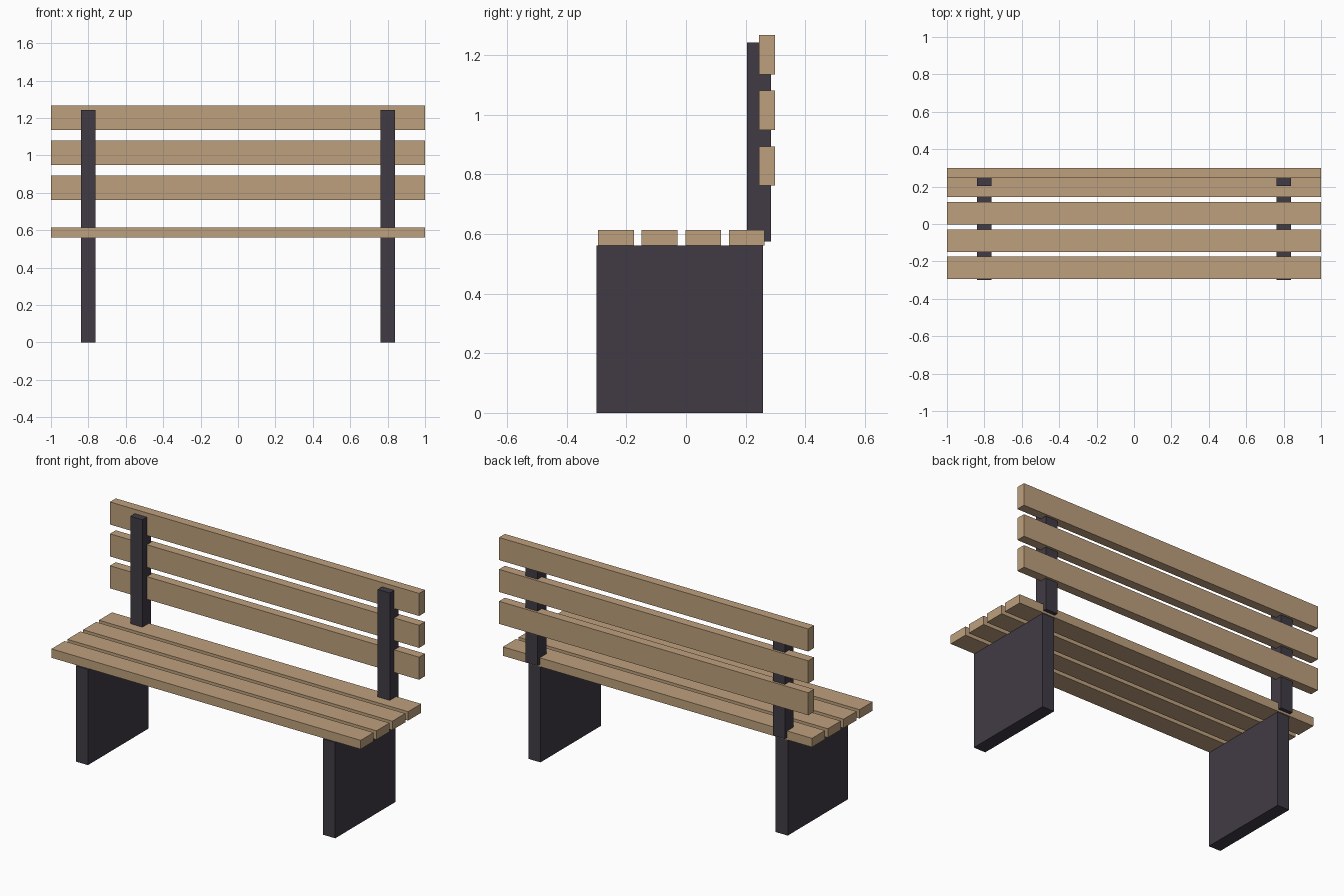
import bpy

cube = bpy.data.objects.get("Cube")
if cube:
    bpy.data.objects.remove(cube, do_unlink=True)


def make_material(name, rgb):
    mat = bpy.data.materials.new(name)
    mat.use_nodes = True
    color = (*rgb, 1.0)
    mat.diffuse_color = color
    bsdf = next(n for n in mat.node_tree.nodes if n.type == 'BSDF_PRINCIPLED')
    bsdf.inputs["Base Color"].default_value = color
    return mat


def add_box(name, x, y, z, mat):
    """Box spanning the given (min, max) ranges."""
    spans = (x, y, z)
    centre = [(lo + hi) / 2 for lo, hi in spans]
    bpy.ops.mesh.primitive_cube_add(size=1, location=centre)
    obj = bpy.context.object
    obj.name = name
    obj.scale = [hi - lo for lo, hi in spans]
    bpy.ops.object.transform_apply(location=False, rotation=False, scale=True)
    obj.data.materials.append(mat)
    return obj


wood = make_material("light wood", (0.51, 0.352, 0.205))
dark = make_material("dark frame", (0.053, 0.044, 0.060))

full_width = (-1.0, 1.0)

# Seat slats, front to back
for i in range(4):
    y = -0.295 + i * 0.1463
    add_box(f"seat_slat_{i + 1}", full_width, (y, y + 0.12), (0.562, 0.614), wood)

# Backrest slats, bottom to top
for i in range(3):
    z = 0.762 + i * 0.1865
    add_box(f"back_slat_{i + 1}", full_width, (0.245, 0.299), (z, z + 0.132), wood)

# Leg panels and backrest posts on both sides
for side, sign in (("left", 1), ("right", -1)):
    x = (sign * 0.8 - 0.039, sign * 0.8 + 0.039)
    add_box(f"{side}_leg_panel", x, (-0.3, 0.258), (0.0, 0.561), dark)
    add_box(f"{side}_back_post", x, (0.204, 0.285), (0.575, 1.242), dark)
